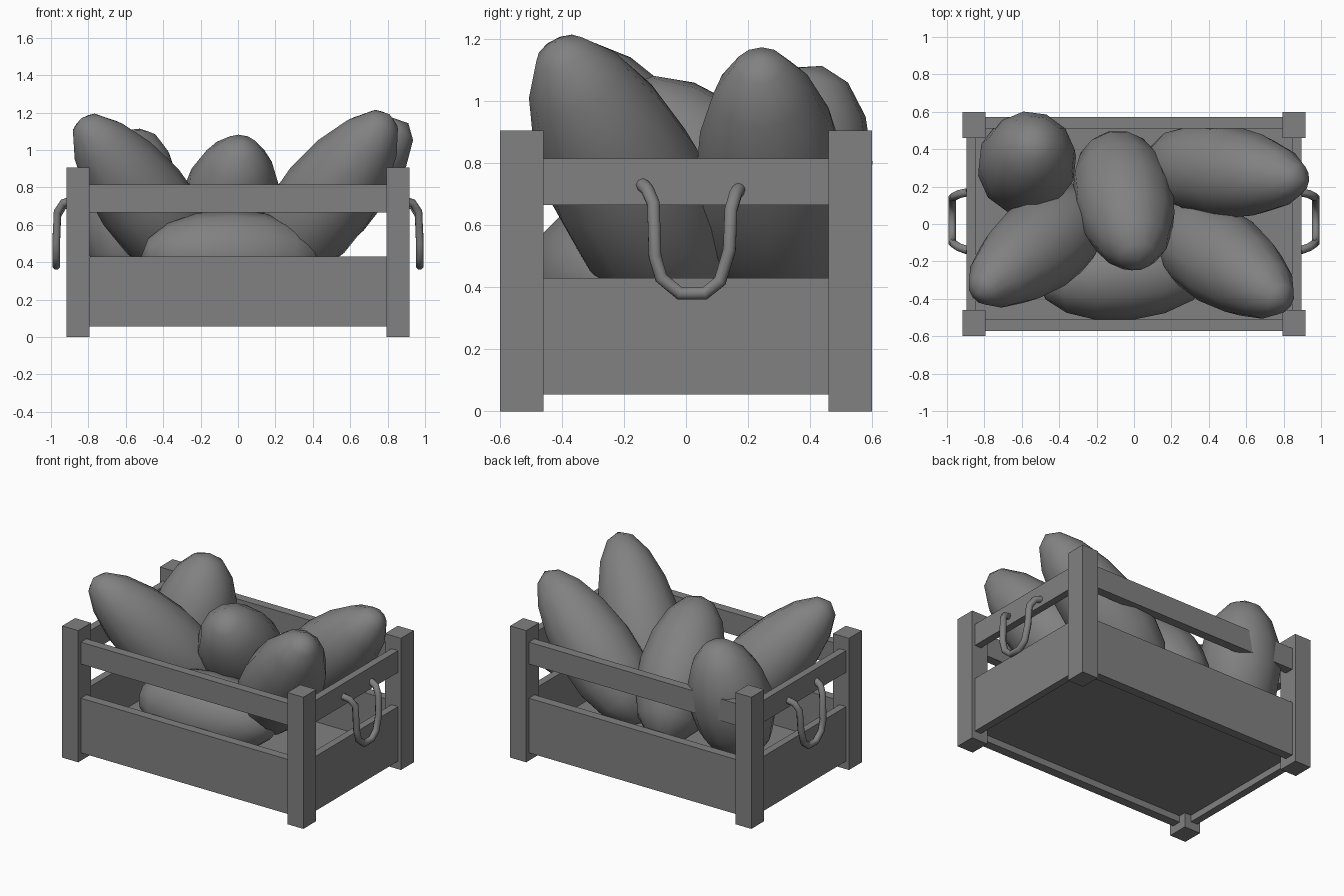
import bpy
import bmesh
from mathutils import Vector

if "Cube" in bpy.data.objects:
    bpy.data.objects.remove(bpy.data.objects["Cube"])

grey = bpy.data.materials.new("plain grey")
grey.use_nodes = True
grey.diffuse_color = (0.22, 0.22, 0.22, 1)
grey.node_tree.nodes["Principled BSDF"].inputs["Base Color"].default_value = grey.diffuse_color


def add_object(name, data):
    data.materials.append(grey)
    obj = bpy.data.objects.new(name, data)
    bpy.context.collection.objects.link(obj)
    return obj


def box(name, low, high):
    bm = bmesh.new()
    bmesh.ops.create_cube(bm, size=1)
    low, high = Vector(low), Vector(high)
    for v in bm.verts:
        v.co = (low + high) / 2 + v.co * (high - low)
    mesh = bpy.data.meshes.new(name)
    bm.to_mesh(mesh)
    bm.free()
    return add_object(name, mesh)


def mirrored_box(name, low, high, axis):
    """Make a box and its twin across the given axis."""
    box(name, low, high)
    low2, high2 = list(low), list(high)
    low2[axis], high2[axis] = -high[axis], -low[axis]
    box(name + "_opposite", low2, high2)


def tuber(name, centre, axis, length, radius, taper=0.14):
    """Egg-like body, slimmer towards the end that axis points to."""
    bm = bmesh.new()
    bmesh.ops.create_uvsphere(bm, u_segments=12, v_segments=8, radius=1)
    turn = Vector(axis).to_track_quat("Z", "Y")
    for v in bm.verts:
        width = radius * (1 - taper * v.co.z)
        v.co = turn @ Vector((v.co.x * width, v.co.y * width, v.co.z * length)) + Vector(centre)
    for f in bm.faces:
        f.smooth = True
    mesh = bpy.data.meshes.new(name)
    bm.to_mesh(mesh)
    bm.free()
    add_object(name, mesh)


# Corner posts
for side in (-1, 1):
    x0, x1 = sorted((side * 0.795, side * 0.917))
    mirrored_box("right_post" if side < 0 else "left_post",
                 (x0, 0.46, 0), (x1, 0.6, 0.905), 1)

# Planks and rails between the posts
for label, bottom, top in (("plank", 0.055, 0.43), ("rail", 0.665, 0.815)):
    mirrored_box("long_" + label, (-0.81, 0.51, bottom), (0.81, 0.572, top), 1)
    mirrored_box("short_" + label, (0.845, -0.47, bottom), (0.895, 0.47, top), 0)

# Crate floor
box("floor", (-0.85, -0.515, 0.1), (0.85, 0.515, 0.13))

# Hanging handles on the short sides
handle_path = [
    (0.89, -0.14, 0.73), (0.935, -0.125, 0.715), (0.965, -0.105, 0.67),
    (0.972, -0.1, 0.5), (0.972, -0.08, 0.43), (0.972, -0.02, 0.38),
    (0.972, 0.06, 0.38), (0.972, 0.11, 0.42), (0.972, 0.14, 0.52),
    (0.965, 0.145, 0.65), (0.935, 0.16, 0.7), (0.89, 0.17, 0.715),
]
for side, name in ((1, "left_handle"), (-1, "right_handle")):
    curve = bpy.data.curves.new(name, "CURVE")
    curve.dimensions = "3D"
    curve.bevel_depth = 0.022
    curve.bevel_resolution = 2
    curve.use_fill_caps = True
    spline = curve.splines.new("POLY")
    spline.points.add(len(handle_path) - 1)
    for point, (x, y, z) in zip(spline.points, handle_path):
        point.co = (side * x, y, z, 1)
    spline.use_smooth = True
    add_object(name, curve)

# Heaped produce
tuber("back_right_tuber", (-0.57, 0.33, 0.7), (0.1, 0.25, 0.95), 0.43, 0.265, 0.06)
tuber("middle_tuber", (-0.05, 0.12, 0.68), (0.15, -0.65, 0.74), 0.49, 0.27, 0.06)
tuber("back_left_tuber", (0.5, 0.28, 0.75), (0.72, -0.08, 0.69), 0.57, 0.25)
tuber("front_right_tuber", (-0.52, -0.13, 0.75), (-0.55, -0.42, 0.72), 0.58, 0.25)
tuber("front_left_tuber", (0.49, -0.2, 0.76), (0.55, -0.38, 0.74), 0.58, 0.255)
tuber("lying_tuber", (-0.04, -0.265, 0.43), (-1, -0.1, 0), 0.48, 0.25, 0)
